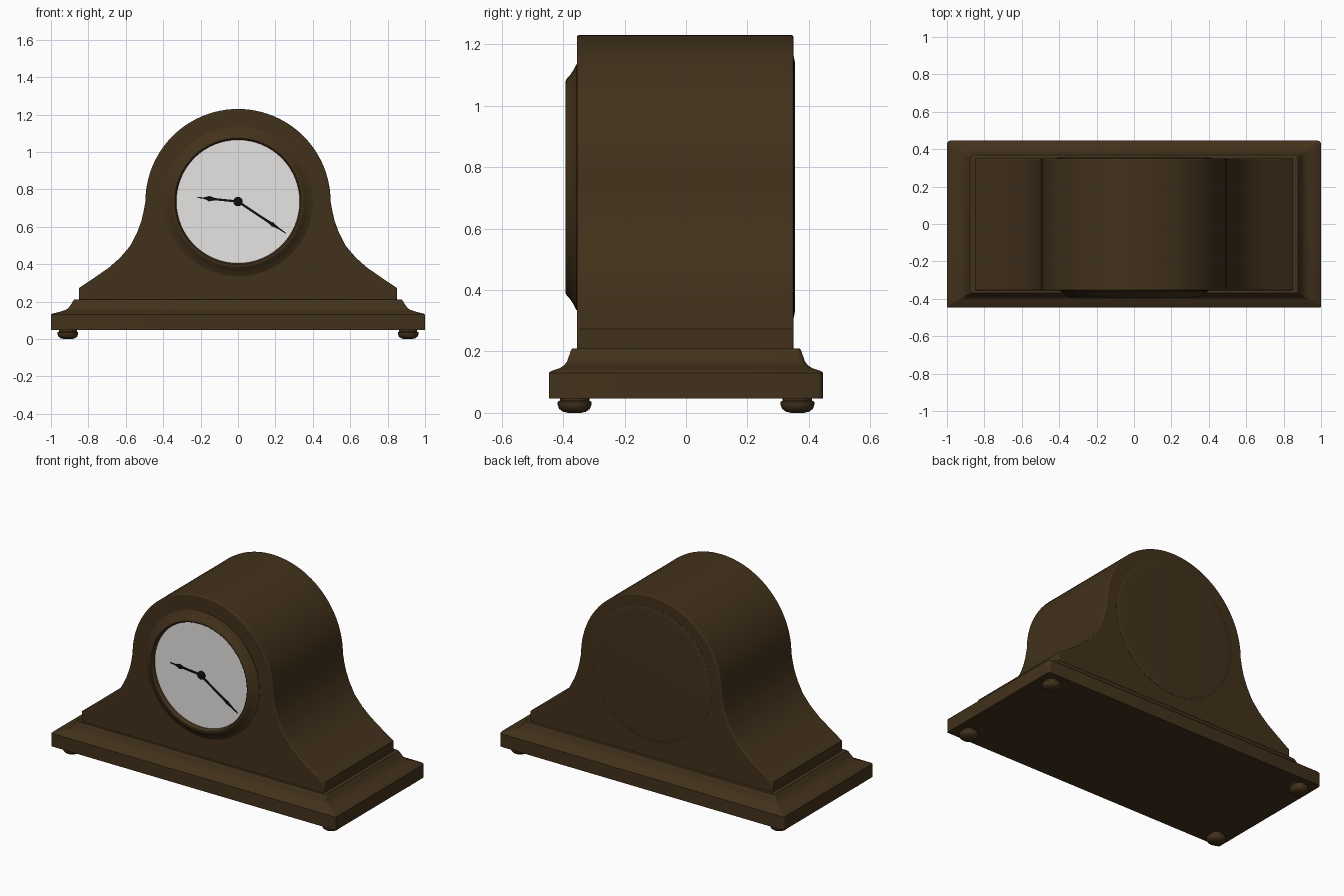
import bpy, bmesh, math
from mathutils import Matrix, Vector

if "Cube" in bpy.data.objects:
    bpy.data.objects.remove(bpy.data.objects["Cube"])


def material(name, rgb):
    m = bpy.data.materials.new(name)
    m.diffuse_color = (*rgb, 1)
    m.use_nodes = True
    m.node_tree.nodes["Principled BSDF"].inputs["Base Color"].default_value = m.diffuse_color
    return m


WOOD = material("dark_wood", (0.055, 0.031, 0.011))
WHITE = material("dial_white", (0.8, 0.78, 0.76))
BLACK = material("hand_black", (0.004, 0.004, 0.004))
CZ = 0.735  # dial centre height


def finish(name, bm, mat, angle=35):
    bmesh.ops.remove_doubles(bm, verts=bm.verts, dist=1e-5)
    bmesh.ops.recalc_face_normals(bm, faces=bm.faces)
    me = bpy.data.meshes.new(name)
    bm.to_mesh(me)
    bm.free()
    ob = bpy.data.objects.new(name, me)
    bpy.context.collection.objects.link(ob)
    me.materials.append(mat)
    bpy.ops.object.select_all(action='DESELECT')
    ob.select_set(True)
    bpy.context.view_layer.objects.active = ob
    bpy.ops.object.shade_smooth_by_angle(angle=math.radians(angle))
    return ob


def loft(bm, rings, cap=True, closed=False):
    vs = [[bm.verts.new(p) for p in r] for r in rings]
    pairs = list(zip(vs, vs[1:])) + ([(vs[-1], vs[0])] if closed else [])
    n = len(vs[0])
    for a, b in pairs:
        for i in range(n):
            j = (i + 1) % n
            bm.faces.new((a[i], a[j], b[j], b[i]))
    if cap and not closed:
        bm.faces.new(vs[0])
        bm.faces.new(vs[-1])


def lathe(name, prof, centre, mat, facing=None, closed=False, seg=64):
    """Turn (radius, height) points about z, or about y when facing is +-1."""
    bm = bmesh.new()
    rings = [[(r * math.cos(2 * math.pi * k / seg), r * math.sin(2 * math.pi * k / seg), h)
              for k in range(seg)] for r, h in prof]
    loft(bm, rings, closed=closed)
    rot = Matrix.Rotation(-facing * math.pi / 2, 4, 'X') if facing else Matrix()
    bm.transform(Matrix.Translation(Vector(centre)) @ rot)
    return finish(name, bm, mat)


def prism(name, outline, y0, y1, mat):
    bm = bmesh.new()
    loft(bm, [[(x, y, z) for x, z in outline] for y in (y0, y1)])
    return finish(name, bm, mat)


# moulded base: stacked rectangles, back corners softly rounded
def rect_ring(hx, hy, z):
    pts = []
    for sx, sy, a0, r in ((1, 1, 0, .02), (-1, 1, 90, .02), (-1, -1, 180, .004), (1, -1, 270, .004)):
        for k in range(5):
            a = math.radians(a0 + 22.5 * k)
            pts.append((sx * (hx - r) + r * math.cos(a), sy * (hy - r) + r * math.sin(a), z))
    return pts


bm = bmesh.new()
loft(bm, [rect_ring(*s) for s in (
    (1.0, .446, .047), (1.0, .446, .13), (.996, .442, .135), (.95, .41, .146), (.92, .396, .156),
    (.905, .387, .168), (.89, .38, .188), (.882, .375, .203), (.876, .37, .21))])
finish("base_moulding", bm, WOOD)

# turned feet
for sx in (-1, 1):
    for sy in (-1, 1):
        lathe("foot", [(.048, .05), (.048, .04), (.055, .036), (.055, .026), (.05, .013),
                       (.038, .004), (.02, 0)], (.91 * sx, .363 * sy, 0), WOOD, seg=32)

# arched body with flared shoulders
side = [(.85, .2), (.85, .273), (.765, .33), (.69, .382), (.63, .435), (.577, .497),
        (.54, .568), (.517, .63), (.505, .68)]
arch = [(.495 * math.cos(math.pi * k / 48), CZ + .495 * math.sin(math.pi * k / 48)) for k in range(49)]
outline = side + arch + [(-x, z) for x, z in reversed(side)]
body = prism("clock_body", outline, -.355, .35, WOOD)
bev = body.modifiers.new("soft_edges", 'BEVEL')
bev.width = .007
bev.segments = 3
bev.limit_method = 'ANGLE'
bev.angle_limit = math.radians(60)

# round back panel
lathe("back_panel", [(.425, -.02), (.425, .001), (.41, .004), (.395, .005)],
      (0, .35, CZ), WOOD, facing=1)

# bezel ring and dial on the front
lathe("bezel", [(.40, -.01), (.40, .002), (.392, .006), (.38, .012), (.365, .022), (.352, .034),
                (.345, .037), (.338, .036), (.332, .03), (.33, .02), (.33, -.01)],
      (0, -.355, CZ), WOOD, facing=-1, closed=True)
lathe("dial", [(.331, -.01), (.331, .008)], (0, -.355, CZ), WHITE, facing=-1)


# spade-shaped hands and centre hub
def hand(name, tip, spade, width, y):
    d = Vector(tip)
    n = Vector((-d.y, d.x)).normalized()
    shape = [(0, .006), (spade - .14, .006), (spade - .04, width * .7), (spade, width),
             (spade + .04, width * .7), (spade + .14, .004), (1, .002)]
    half = [(t, w) for t, w in shape]
    pts = [d * t + n * w for t, w in half] + [d * t - n * w for t, w in reversed(half)]
    prism(name, [(p.x, CZ + p.y) for p in pts], y, y - .004, BLACK)


hand("hour_hand", (-.217, .022), .7, .016, -.366)
hand("minute_hand", (.257, -.17), .72, .011, -.371)
lathe("hand_hub", [(.025, 0), (.025, .013), (.018, .017)], (0, -.361, CZ), BLACK, facing=-1, seg=32)
